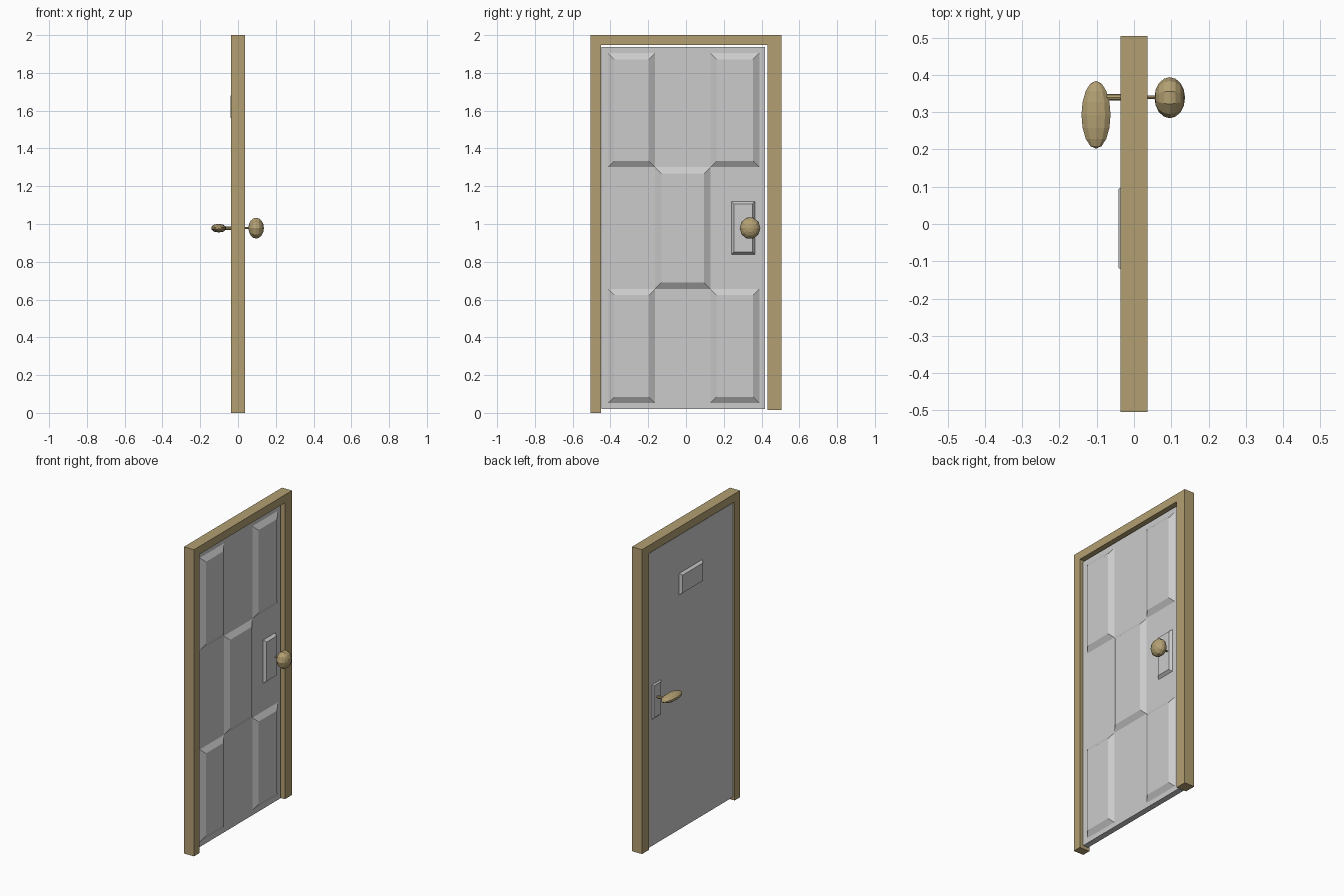
import bpy, bmesh, math
from mathutils import Matrix, Vector

if "Cube" in bpy.data.objects:
    bpy.data.objects.remove(bpy.data.objects["Cube"])

wood = bpy.data.materials.new("wood_brown")
wood.diffuse_color = (0.45, 0.35, 0.17, 1)
wood.use_nodes = True
wood.node_tree.nodes["Principled BSDF"].inputs["Base Color"].default_value = wood.diffuse_color


def add_object(name, bm, mat=None):
    bmesh.ops.recalc_face_normals(bm, faces=bm.faces)
    me = bpy.data.meshes.new(name)
    bm.to_mesh(me)
    bm.free()
    ob = bpy.data.objects.new(name, me)
    bpy.context.collection.objects.link(ob)
    if mat:
        me.materials.append(mat)
    return ob


def block(name, x, y, z, bevel=0.0, mat=None):
    """Box from x[0] (base) to x[1] (face); the face is inset by bevel."""
    bm = bmesh.new()
    loops = []
    for px, b in ((x[0], 0), (x[1], bevel)):
        y0, y1, z0, z1 = y[0] + b, y[1] - b, z[0] + b, z[1] - b
        loops.append([bm.verts.new((px, *c)) for c in
                      ((y0, z0), (y1, z0), (y1, z1), (y0, z1))])
    base, face = loops
    bm.faces.new(base)
    bm.faces.new(face)
    for i in range(4):
        j = (i + 1) % 4
        bm.faces.new((base[i], base[j], face[j], face[i]))
    return add_object(name, bm, mat)


def ellipsoid(name, centre, radii, pole):
    bm = bmesh.new()
    turn = Vector((0, 0, 1)).rotation_difference(Vector(pole)).to_matrix().to_4x4()
    mtx = Matrix.Translation(centre) @ Matrix.Diagonal((*radii, 1)) @ turn
    bmesh.ops.create_uvsphere(bm, u_segments=10, v_segments=8, radius=1, matrix=mtx)
    return add_object(name, bm, wood)


def stem(name, x0, x1, radius):
    bm = bmesh.new()
    mtx = Matrix.Translation(((x0 + x1) / 2, 0.34, 0.978)) @ Matrix.Rotation(math.pi / 2, 4, 'Y')
    bmesh.ops.create_cone(bm, cap_ends=True, segments=8, radius1=radius,
                          radius2=radius, depth=abs(x1 - x0), matrix=mtx)
    return add_object(name, bm, wood)


# Frame
fx = (-0.036, 0.036)
block("hinge_jamb", fx, (-0.505, -0.45), (0, 1.948), mat=wood)
block("latch_jamb", fx, (0.432, 0.505), (0.015, 1.948), mat=wood)
block("frame_head", fx, (-0.505, 0.505), (1.948, 2.0), mat=wood)

# Door leaf with five raised panels on the +x side
FRONT, BACK = 0.013, -0.025
block("door_leaf", (BACK, FRONT), (-0.448, 0.419), (0.02, 1.938))
left, mid, right = (-0.413, -0.164), (-0.164, 0.129), (0.129, 0.388)
low, centre, high = (0.052, 0.656), (0.656, 1.301), (1.301, 1.905)
for name, y, z in (("lower_left", left, low), ("lower_right", right, low),
                   ("middle", mid, centre),
                   ("upper_left", left, high), ("upper_right", right, high)):
    block(name + "_panel", (FRONT, 0.034), y, z, bevel=0.033)

# Plates
block("knob_plate", (FRONT, 0.03), (0.24, 0.366), (0.838, 1.12), bevel=0.013)
block("lever_plate", (BACK, -0.033), (0.295, 0.387), (0.845, 1.07), bevel=0.008)
block("door_sign_plate", (BACK, -0.041), (-0.13, 0.106), (1.55, 1.69), bevel=0.012)

# Round knob on one side, lever handle on the other
stem("knob_stem", FRONT, 0.07, 0.005)
ellipsoid("knob", (0.096, 0.339, 0.978), (0.041, 0.055, 0.058), (1, 0, 0))
stem("lever_stem", BACK, -0.09, 0.009)
ellipsoid("lever_handle", (-0.102, 0.293, 0.978), (0.041, 0.091, 0.023), (0, 1, 0))
